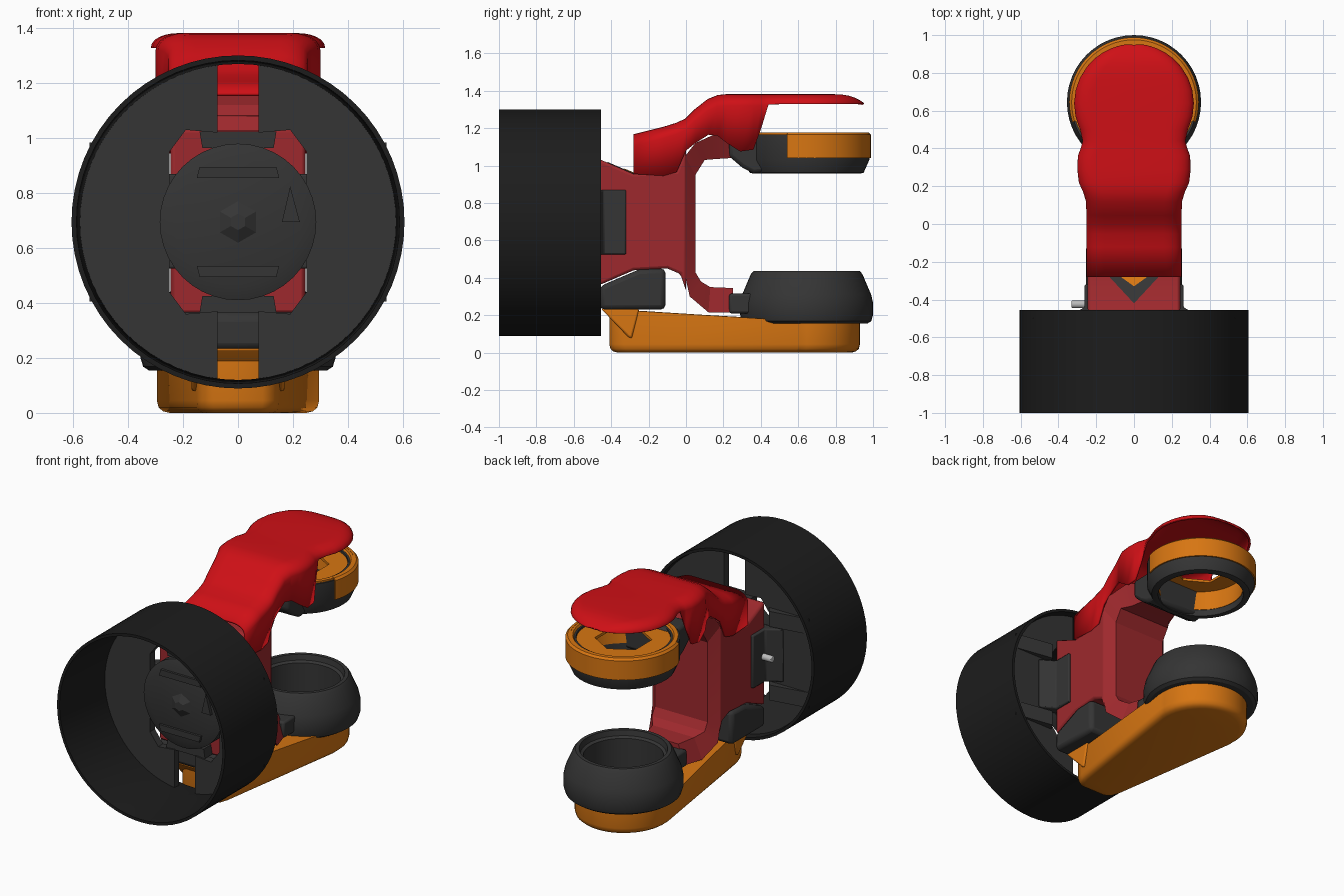
import bpy, bmesh
from math import sin, cos, pi, radians, sqrt, acos


def material(name, rgb):
    m = bpy.data.materials.new(name)
    m.diffuse_color = (*rgb, 1)
    return m


BLACK = material("black", (0.012, 0.012, 0.012))
DARK = material("dark_grey", (0.035, 0.035, 0.035))
RED = material("red", (0.62, 0.005, 0.008))
DULL = material("dull_red", (0.34, 0.022, 0.026))
ORANGE = material("orange", (0.68, 0.18, 0.006))
STEEL = material("steel", (0.5, 0.5, 0.5))
ZC = 0.695   # height of the drum axis
YC = 0.645   # y of the jaw rings


def loft(name, rings, mat, closed=False, cyclic=True, bevel=0, angle=30, shell=0):
    """Skin a list of equal-length point loops."""
    bm = bmesh.new()
    vs = [[bm.verts.new(p) for p in r] for r in rings]
    n, k = len(rings), len(rings[0])
    for i in range(n if closed else n - 1):
        a, b = vs[i], vs[(i + 1) % n]
        for j in range(k if cyclic else k - 1):
            q = (j + 1) % k
            bm.faces.new((a[j], a[q], b[q], b[j]))
    if cyclic and not closed:
        bm.faces.new(vs[0])
        bm.faces.new(vs[-1])
    bmesh.ops.recalc_face_normals(bm, faces=bm.faces)
    me = bpy.data.meshes.new(name)
    bm.to_mesh(me)
    bm.free()
    me.materials.append(mat)
    me.shade_smooth()
    me.set_sharp_from_angle(angle=radians(angle))
    ob = bpy.data.objects.new(name, me)
    bpy.context.collection.objects.link(ob)
    if shell:
        m = ob.modifiers.new("shell", 'SOLIDIFY')
        m.thickness, m.offset = shell, 0
    if bevel:
        m = ob.modifiers.new("bevel", 'BEVEL')
        m.width, m.segments = bevel, 2
        m.limit_method, m.angle_limit = 'ANGLE', radians(35)
    return ob


def prism(name, pts, axis, a, b, mat, **kw):
    """Extrude a 2D profile along an axis from a to b."""
    put = {'x': lambda t, p: (t, *p), 'y': lambda t, p: (p[0], t, p[1]),
           'z': lambda t, p: (*p, t)}[axis]
    return loft(name, [[put(t, p) for p in pts] for t in (a, b)], mat, **kw)


def lathe(name, prof, mat, axis='z', seg=48, start=0, end=360, **kw):
    """Revolve a closed (radius, height) profile."""
    full = end - start == 360
    rings = []
    for i in range(seg if full else seg + 1):
        t = radians(start + (end - start) * i / seg)
        rings.append([(r * cos(t), YC + r * sin(t), h) if axis == 'z' else
                      (r * cos(t), h, ZC + r * sin(t)) for r, h in prof])
    return loft(name, rings, mat, closed=full, **kw)


def ngon(cx, cz, r, n, turn=0.0):
    return [(cx + r * cos(turn + 2 * pi * i / n), cz + r * sin(turn + 2 * pi * i / n))
            for i in range(n)]


# Large rear drum, open at the front
lathe("drum_wall", [(0.606, -1), (0.606, -0.455), (0.588, -0.455), (0.575, -0.56),
                    (0.588, -1)], BLACK, 'y', 64)

# Two half plates inside the drum, with a central slot and window
for s, side in ((1, "right"), (-1, "left")):
    a0 = acos(0.075 / 0.59)
    pts = [(0.59 * cos(a0 - 2 * a0 * i / 16), ZC + 0.59 * sin(a0 - 2 * a0 * i / 16))
           for i in range(17)]
    pts += [(0.075, 0.37), (0.19, 0.36), (0.25, 0.44), (0.25, 0.95), (0.19, 1.03), (0.075, 1.02)]
    prism(side + "_drum_plate", [(s * x, z) for x, z in pts], 'y', -0.55, -0.5, DARK)
    # Sloping ribs behind the plates
    for z in (ZC - 0.24, ZC + 0.24):
        prism(side + "_plate_rib", [(s * 0.25, -0.5), (s * 0.54, -0.5), (s * 0.28, -0.455)],
              'z', z - 0.05, z + 0.05, DARK)
    # Flank block where the frame meets the drum
    prism(side + "_flank_block", [(s * 0.2, -0.32), (s * 0.262, -0.32), (s * 0.262, -0.44),
                                  (s * 0.36, -0.5), (s * 0.2, -0.5)],
          'z', 0.525, 0.87, DARK, bevel=0.008)

# Hub disc with raised details
lathe("hub_disc", [(0.0001, -0.585), (0.23, -0.585), (0.285, -0.565), (0.285, -0.49),
                   (0.0001, -0.49)], DARK, 'y', 40)
loft("hub_point", [[(x, -0.58, z) for x, z in ngon(0, ZC, 0.085, 6, pi / 6)],
                   [(x, -0.61, z) for x, z in ngon(0, ZC, 0.03, 6, pi / 6)]], DARK)
for s in (1, -1):
    prism("hub_bar", [(-0.15, ZC + s * 0.16), (0.15, ZC + s * 0.16), (0.14, ZC + s * 0.2),
                      (-0.14, ZC + s * 0.2)], 'y', -0.6, -0.58, DARK)
    prism("hub_cross_piece", [(-0.13, ZC + s * 0.27), (0.13, ZC + s * 0.27),
                              (0.14, ZC + s * 0.33), (-0.14, ZC + s * 0.33)],
          'y', -0.54, -0.46, DARK)
prism("hub_tooth", [(0.16, ZC), (0.225, ZC), (0.19, ZC + 0.13)], 'y', -0.605, -0.58, DARK)

# Dull red frame: main block
prism("frame_block", [(-0.465, 0.36), (-0.465, 1.035), (-0.28, 0.955), (-0.05, 0.97),
                      (0, 1.09), (0, 0.33), (-0.03, 0.42), (-0.1, 0.45), (-0.28, 0.44)],
      'x', -0.245, 0.245, DULL, bevel=0.02)
# Frame: C-shaped strip that narrows towards the jaws
outer = [(0.24, 1.16, 0.17), (0.16, 1.17, 0.2), (0.05, 1.12, 0.245), (-0.005, 1.05, 0.245),
         (-0.005, 0.41, 0.245), (0.02, 0.30, 0.245), (0.12, 0.215, 0.2), (0.25, 0.215, 0.16)]
inner = [(0.24, 1.04, 0.13), (0.16, 1.035, 0.15), (0.10, 1.03, 0.19), (0.05, 0.95, 0.19),
         (0.05, 0.43, 0.19), (0.08, 0.38, 0.19), (0.13, 0.35, 0.15), (0.25, 0.345, 0.12)]
loft("frame_c_strip", [[(-a[2], a[0], a[1]), (a[2], a[0], a[1]),
                        (b[2], b[0], b[1]), (-b[2], b[0], b[1])]
                       for a, b in zip(outer, inner)], DULL, angle=15)
# V-shaped inlay on the sloping top of the frame
for nm, w, y0, h, mat in (("top_inlay", 0.13, -0.42, 0.004, DARK),
                          ("top_inlay_tip", 0.07, -0.33, 0.008, ORANGE)):
    slope = lambda y: 1.035 - (y + 0.465) * 0.432
    loft(nm, [[(x, y, slope(y) + d) for x, y in ((-w, -0.28), (w, -0.28), (0, y0))]
              for d in (-0.02, h)], mat)

# Dark block under the frame
prism("lower_block", [(-0.46, 0.23), (-0.11, 0.23), (-0.11, 0.45), (-0.25, 0.445),
                      (-0.46, 0.355)], 'x', -0.255, 0.255, DARK, bevel=0.025)

# Small steel pin on the left flank
pin = ngon(-0.425, ZC, 0.021, 16)
prism("side_pin", pin, 'x', -0.33, -0.24, STEEL, bevel=0.005)

# Bright red cover: shell lofted along y (y, half width, top, lower edge)
stations = [(-0.28, .245, 1.16, .955), (-0.12, .245, 1.20, .945), (-0.05, .245, 1.222, .965),
            (0.0, .245, 1.245, 1.08), (0.05, .245, 1.295, 1.12), (0.12, .247, 1.35, 1.165),
            (0.17, .262, 1.37, 1.16), (0.22, .285, 1.375, 1.12), (0.29, .293, 1.375, 1.075),
            (0.36, .29, 1.375, 1.085), (0.40, .275, 1.375, 1.20), (0.44, .265, 1.375, 1.325)]
for y in (0.5, 0.57, 0.64, 0.71, 0.77, 0.83, 0.87, 0.9, 0.925, 0.94, 0.945):
    w = sqrt(0.31 ** 2 - (y - 0.637) ** 2)
    top = 1.375 - 0.045 * max(0, (y - 0.77) / 0.175) ** 3
    stations.append((y, w, top, 1.328))
sections = []
for y, w, top, bot in stations:
    r, s = min(0.09, w), min(0.055, (top - bot) * 0.95)
    half = [(w, bot)] + [(w - r + r * cos(pi / 12 * i), top - s + s * sin(pi / 12 * i))
                         for i in range(7)]
    sections.append([(x, y, z) for x, z in half] + [(-x, y, z) for x, z in reversed(half)])
loft("top_cover", sections, RED, cyclic=False, shell=0.014, angle=40)

# Upper jaw ring with its neck, orange band and holed orange cap
lathe("upper_ring", [(0.285, 0.957), (0.305, 0.962), (0.335, 1.03), (0.335, 1.165),
                     (0.28, 1.165), (0.265, 1.0), (0.265, 0.957)], DARK)
prism("upper_neck", [(0.23, 1.05), (0.23, 1.165), (0.42, 1.165), (0.42, 0.965), (0.36, 0.958),
                     (0.30, 0.99)], 'x', -0.2, 0.2, DARK, bevel=0.02)
lathe("upper_band", [(0.325, 1.04), (0.343, 1.04), (0.343, 1.165), (0.33, 1.178),
                     (0.315, 1.178)], ORANGE, start=-18, end=198)
lathe("upper_lining", [(0.262, 1.0), (0.268, 1.0), (0.285, 1.15), (0.275, 1.15)], ORANGE)
lathe("upper_cap", [(0.325, 1.155), (0.325, 1.176), (0.3, 1.176), (0.285, 1.155), (0.27, 1.15),
                    (0.27, 1.135)], ORANGE)
cap = []
for i in range(48):
    t = 2 * pi * i / 48
    m = (t + pi / 6) % (pi / 3) - pi / 6
    q = 0.17 * cos(pi / 6) / cos(m)
    cap.append([(r * cos(t), YC + r * sin(t), z) for r, z in
                ((0.28, 1.135), (0.28, 1.152), (q, 1.152), (q, 1.135))])
loft("upper_cap_plate", cap, ORANGE, closed=True)

# Lower jaw ring and neck
lathe("lower_ring", [(0.325, 0.155), (0.345, 0.168), (0.355, 0.20), (0.355, 0.265),
                     (0.345, 0.31), (0.298, 0.42), (0.285, 0.435), (0.262, 0.435),
                     (0.255, 0.40), (0.238, 0.39), (0.238, 0.155)], DARK)
prism("lower_neck", [(0.23, 0.21), (0.23, 0.315), (0.40, 0.315), (0.40, 0.21)],
      'x', -0.17, 0.17, DARK, bevel=0.012)

# Orange base: rounded teardrop plan with a sloping top
plan = [(0.295 * cos(radians(a)), 0.635 + 0.295 * sin(radians(a))) for a in range(-6, 187, 8)]
plan += [(-0.295, 0.6), (-0.15, -0.33), (-0.13, -0.385), (-0.09, -0.41),
         (0.09, -0.41), (0.13, -0.385), (0.15, -0.33), (0.295, 0.6)]


def base_top(y):
    return 0.235 - 0.11 * (y + 0.41) if y < -0.1 else 0.201 - 0.045 * (y + 0.1)


base = []
for inset, z in ((0.045, 0), (0.022, 0.006), (0.006, 0.02), (0, 0.045), (0, None)):
    k, ky = 1 - inset / 0.295, 1 - inset / 0.67
    base.append([(x * k, 0.26 + (y - 0.26) * ky, base_top(y) if z is None else z)
                 for x, y in plan])
loft("base_arm", base, ORANGE, angle=40)
prism("base_flare", [(-0.455, 0.235), (-0.25, 0.235), (-0.29, 0.075), (-0.31, 0.085)],
      'x', -0.17, 0.17, ORANGE, bevel=0.01)
